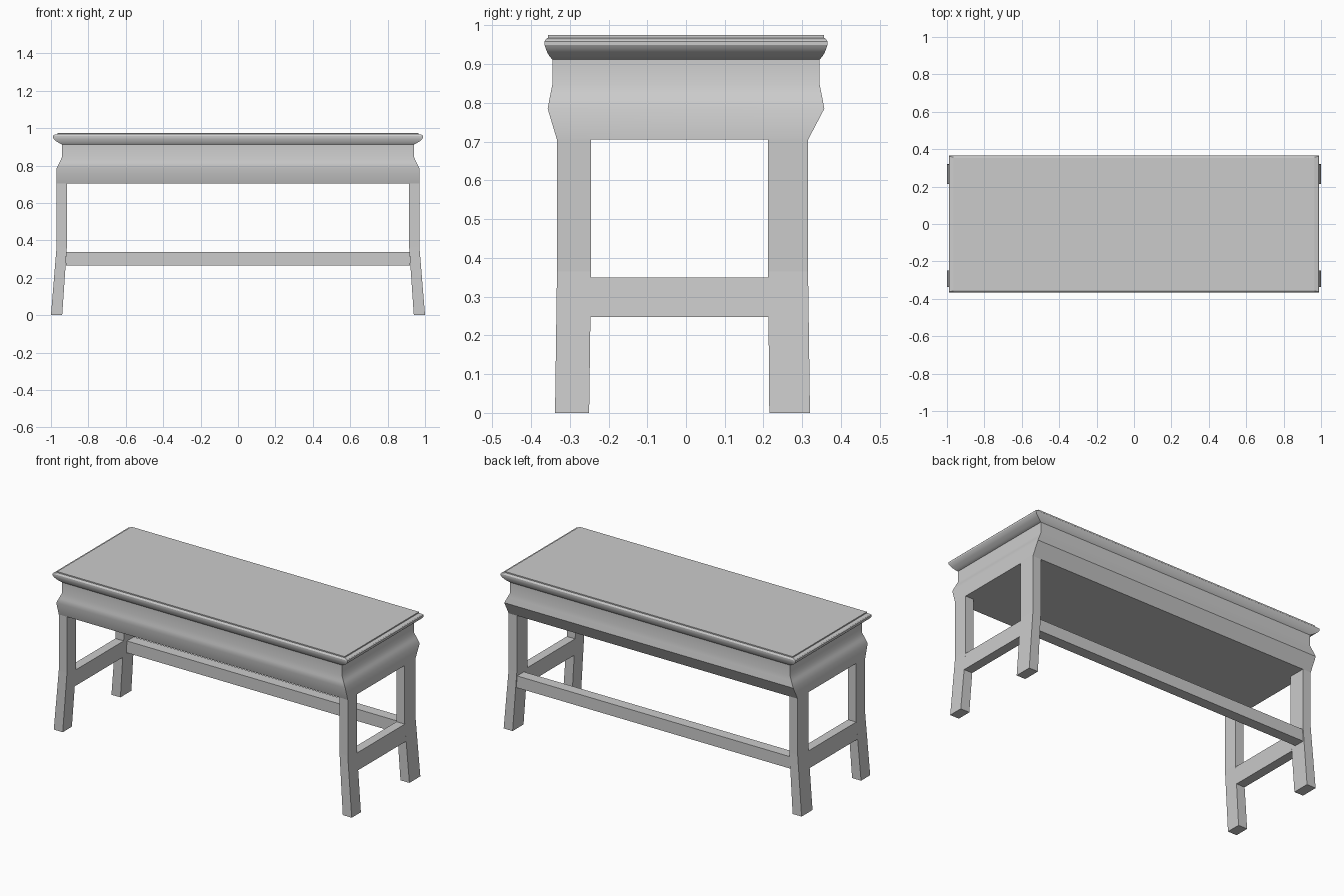
import bpy, bmesh, math

if "Cube" in bpy.data.objects:
    bpy.data.objects.remove(bpy.data.objects["Cube"])


def loft(name, rings, smooth=False, mirror=False):
    """Solid through stacked rectangles (z, x0, x1, y0, y1)."""
    bm = bmesh.new()
    loops = []
    for z, x0, x1, y0, y1 in rings:
        loops.append([bm.verts.new(p) for p in
                      ((x0, y0, z), (x1, y0, z), (x1, y1, z), (x0, y1, z))])
    for a, b in zip(loops, loops[1:]):
        for i in range(4):
            j = (i + 1) % 4
            bm.faces.new((a[i], a[j], b[j], b[i]))
    bm.faces.new(loops[0][::-1])
    bm.faces.new(loops[-1])
    bmesh.ops.recalc_face_normals(bm, faces=bm.faces)
    mesh = bpy.data.meshes.new(name)
    bm.to_mesh(mesh)
    bm.free()
    ob = bpy.data.objects.new(name, mesh)
    bpy.context.collection.objects.link(ob)
    if mirror:
        ob.modifiers.new("Mirror", 'MIRROR')
    if smooth:
        bpy.ops.object.select_all(action='DESELECT')
        ob.select_set(True)
        bpy.context.view_layer.objects.active = ob
        bpy.ops.object.shade_smooth_by_angle(angle=math.radians(30))
    return ob


def centred(profile):
    """Turn (z, half x, half y) steps into rings."""
    return [(z, -x, x, -y, y) for z, x, y in profile]


# seat with rounded moulding and a small raised lip
loft("seat", centred([
    (0.912, 0.940, 0.345), (0.920, 0.956, 0.352), (0.930, 0.972, 0.358),
    (0.940, 0.984, 0.362), (0.950, 0.990, 0.365), (0.959, 0.990, 0.365),
    (0.964, 0.985, 0.362), (0.967, 0.968, 0.358), (0.968, 0.965, 0.356),
    (0.975, 0.965, 0.356)]), smooth=True)

# apron: tapered base, stepped flare, straight neck
loft("apron", [(0.705, -0.97, 0.97, -0.333, 0.315)] + centred([
    (0.785, 0.970, 0.357), (0.812, 0.957, 0.352), (0.822, 0.952, 0.350),
    (0.847, 0.940, 0.345), (0.912, 0.940, 0.345)]), smooth=True)

# legs: straight above, splayed outward at the foot
loft("front_legs", [(0.0, 0.940, 1.000, -0.338, -0.250),
                    (0.365, 0.915, 0.970, -0.333, -0.245),
                    (0.705, 0.915, 0.970, -0.333, -0.245)], mirror=True)
loft("back_legs", [(0.0, 0.940, 1.000, 0.215, 0.320),
                   (0.365, 0.915, 0.970, 0.212, 0.315),
                   (0.705, 0.915, 0.970, 0.212, 0.315)], mirror=True)

# stretchers joining front and back legs at each end
loft("side_stretchers", [(0.248, 0.923, 0.9796, -0.247, 0.214),
                         (0.350, 0.916, 0.9712, -0.245, 0.212)], mirror=True)

# long rail between the back legs
loft("back_rail", [(0.265, -0.921, 0.921, 0.245, 0.310),
                   (0.337, -0.917, 0.917, 0.245, 0.310)])
